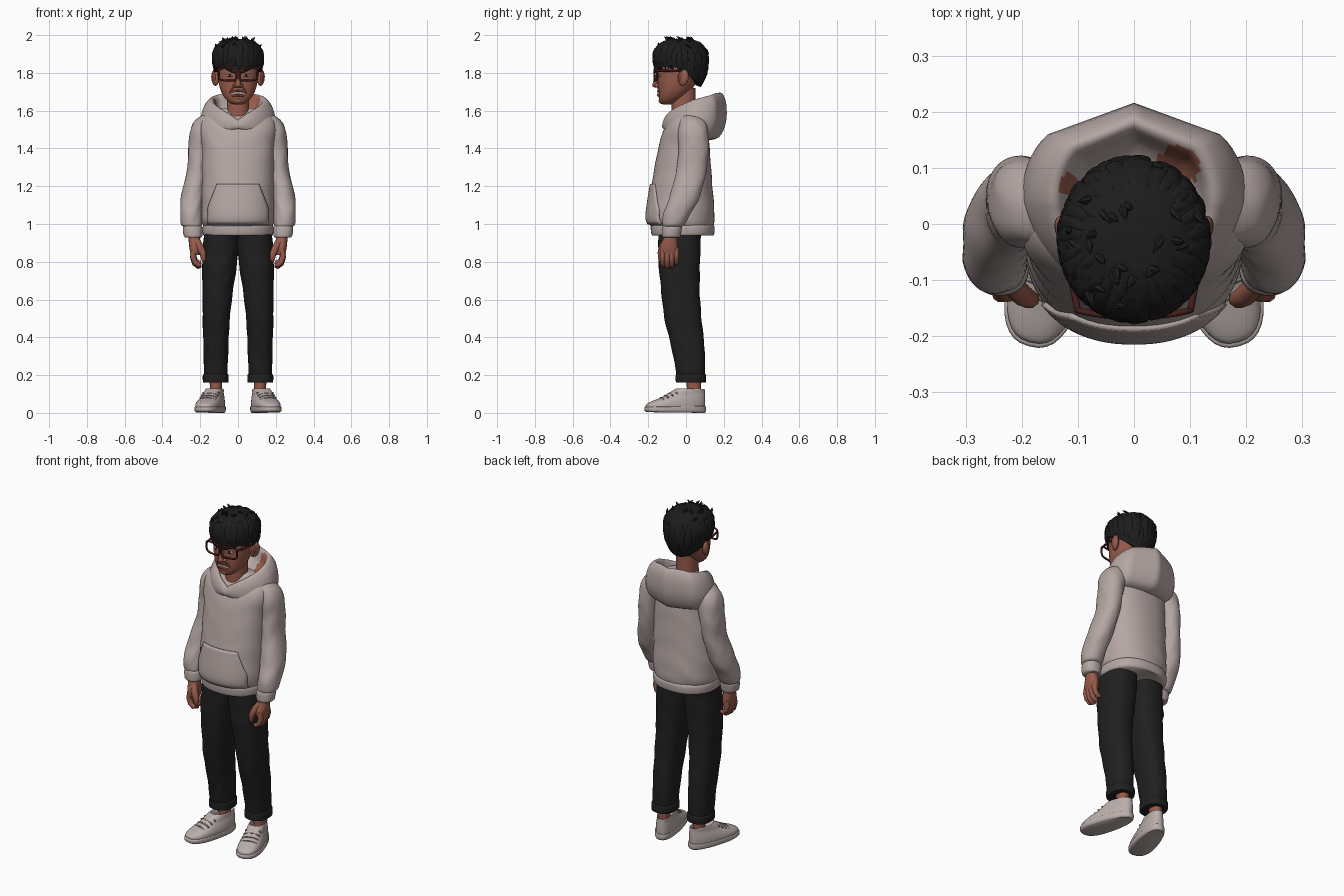
import bpy, bmesh, math, random
from math import sin, cos, pi
from mathutils import Vector

if "Cube" in bpy.data.objects:
    bpy.data.objects.remove(bpy.data.objects["Cube"])
random.seed(4)

def material(name, *c):
    m = bpy.data.materials.new(name)
    m.diffuse_color = (*c, 1)
    m.use_nodes = True
    m.node_tree.nodes["Principled BSDF"].inputs["Base Color"].default_value = m.diffuse_color
    return m
CLOTH = material("warm grey fleece", .46, .385, .37)
SHOE = material("off white", .49, .425, .405)
SKIN = material("brown skin", .31, .105, .07)
LIP = material("dark skin", .2, .06, .042)
HAIR = material("black hair", .012, .012, .013)
DENIM = material("black denim", .014, .014, .014)
FRAME = material("dark red frame", .06, .014, .011)
LACE = material("grey lace", .24, .2, .19)
TOOTH = material("tooth white", .46, .36, .31)

def finish(name, bm, *mats):
    bmesh.ops.recalc_face_normals(bm, faces=bm.faces)
    me = bpy.data.meshes.new(name)
    bm.to_mesh(me)
    bm.free()
    for m in mats:
        me.materials.append(m)
    me.shade_smooth()
    me.set_sharp_from_angle(angle=math.radians(50))
    ob = bpy.data.objects.new(name, me)
    bpy.context.collection.objects.link(ob)
    return ob

def bridge(bm, rings, closed=False):
    """Skin a list of equal point rings, capping both ends."""
    vs = [[bm.verts.new(p) for p in r] for r in rings]
    n = len(vs[0])
    pairs = list(zip(vs, vs[1:])) + ([(vs[-1], vs[0])] if closed else [])
    for a, b in pairs:
        for i in range(n):
            bm.faces.new((a[i], a[(i + 1) % n], b[(i + 1) % n], b[i]))
    if not closed:
        bm.faces.new(vs[0])
        bm.faces.new(vs[-1])

def stack(name, rings, *mats):
    bm = bmesh.new()
    bridge(bm, rings)
    return finish(name, bm, *mats)

def smooth_rows(rows, sub):
    """Catmull-Rom interpolation of profile rows."""
    out, R = [], [rows[0]] + list(rows) + [rows[-1]]
    for k in range(1, len(R) - 2):
        for j in range(sub):
            t = j / sub
            out.append([.5 * (2 * b + (c - a) * t + (2 * a - 5 * b + 4 * c - d) * t * t + (3 * b - a - 3 * c + d) * t ** 3)
                        for a, b, c, d in zip(*R[k - 1:k + 3])])
    return out + [list(rows[-1])]

def spow(v, e):
    return math.copysign(abs(v) ** e, v)

def loft(name, rows, mat, s=1, n=2.2, seg=40, sub=5, fold=0):
    """Horizontal superellipse rings from rows of (z, cx, cy, rx, ry)."""
    rings = []
    for z, cx, cy, rx, ry in smooth_rows(rows, sub):
        ring = []
        for i in range(seg):
            a = 2 * pi * i / seg
            k = 1 + fold * sin(2 * a + z * 45 + 2 * sin(3 * a))
            ring.append((s * (cx + rx * k * spow(cos(a), 2 / n)), cy + ry * k * spow(sin(a), 2 / n), z))
        rings.append(ring)
    return stack(name, rings, mat)

def tubes(name, paths, mat, closed=False, seg=8, flat=1, centre=None):
    """Sweep round sections along paths of (x, y, z, radius); flat thins them away from centre."""
    bm = bmesh.new()
    for p in paths:
        P = [Vector(q[:3]) for q in p]
        rings, N = [], len(P)
        for i in range(N):
            t = (P[(i + 1) % N] - P[i - 1]) if closed else (P[min(i + 1, N - 1)] - P[max(i - 1, 0)])
            t.normalize()
            ref = Vector((0, 1, 0)) if abs(t.y) < .8 else Vector((0, 0, 1))
            if centre:
                ref = P[i] - Vector(centre)
            u = t.cross(ref).normalized()
            v = t.cross(u)
            rings.append([P[i] + p[i][3] * (u * cos(2 * pi * j / seg) + flat * v * sin(2 * pi * j / seg)) for j in range(seg)])
        bridge(bm, rings, closed)
    return finish(name, bm, mat)

def ball(name, loc, rad, mat, rot=(0, 0, 0)):
    bm = bmesh.new()
    bmesh.ops.create_uvsphere(bm, u_segments=24, v_segments=14, radius=1)
    ob = finish(name, bm, mat)
    ob.location, ob.scale, ob.rotation_euler = loc, rad, rot

# Hoodie body, hem and front pocket
torso = [(.985, 0, -.02, .178, .162), (1.01, 0, -.026, .19, .175), (1.06, 0, -.027, .194, .178), (1.2, 0, -.022, .192, .162), (1.4, 0, -.011, .192, .136),
         (1.5, 0, -.002, .204, .116), (1.55, 0, .005, .195, .098), (1.585, 0, .012, .16, .075), (1.615, 0, .01, .09, .045)]
loft("hoodie_body", torso, CLOTH, n=2.25, seg=64, fold=.008)
loft("hoodie_hem", [(.938, 0, -.017, .18, .16), (.95, 0, -.017, .187, .167), (.985, 0, -.018, .187, .169), (1.0, 0, -.02, .176, .16)], CLOTH, n=2.3, seg=64)

def chest_y(x, z):
    R = smooth_rows(torso, 8)
    a, b = next((p, q) for p, q in zip(R, R[1:]) if p[0] <= z <= q[0])
    t = (z - a[0]) / (b[0] - a[0])
    _, _, cy, rx, ry = [p + (q - p) * t for p, q in zip(a, b)]
    return cy - ry * (1 - min(1, abs(x / rx)) ** 2.25) ** (1 / 2.25)
bm = bmesh.new()
grid = []
for j in range(13):
    z = 1.0 + .212 * j / 12
    w = .16 if z < 1.08 else .16 - .05 * (z - 1.08) / .132
    grid.append([bm.verts.new((w * i / 10, chest_y(w * i / 10, z) - .003, z)) for i in range(-10, 11)])
for a, b in zip(grid, grid[1:]):
    for i in range(20):
        bm.faces.new((a[i], a[i + 1], b[i + 1], b[i]))
mod = finish("front_pocket", bm, CLOTH).modifiers.new("thick", 'SOLIDIFY')
mod.thickness, mod.offset = .012, 0

# Hood lying behind the neck: rows of (rx, y front, y back, z front, z back)
rings = []
for rx, yf, yb, zf, zb in smooth_rows([(.15, -.09, .1, 1.49, 1.44), (.185, -.118, .175, 1.505, 1.46), (.2, -.126, .212, 1.515, 1.54), (.186, -.124, .213, 1.53, 1.635),
                                       (.155, -.112, .193, 1.548, 1.69), (.13, -.095, .168, 1.548, 1.685), (.112, -.08, .145, 1.525, 1.62), (.07, -.055, .07, 1.5, 1.57)], 4):
    ring = []
    for i in range(64):
        a = 2 * pi * i / 64
        s = sin(a)
        roof = min(abs(s) ** .85, 1 - .42 * abs(cos(a))) if s > 0 else -abs(s) ** 1.2
        ring.append((rx * cos(a), (yf + yb) / 2 + (yb - yf) / 2 * roof, zf + (zb - zf) * max(0, (1 + s) / 2) ** .42))
    rings.append(ring)
hood = stack("hood", rings, CLOTH, SKIN)
for f in hood.data.polygons:          # brown patches on the lining
    c = f.center
    if f.index > 64 * 19 and (math.hypot(c.x - .08, c.y - .105) < .038 or math.hypot(c.x + .115, c.y - .07) < .02):
        f.material_index = 1

for s, side in ((1, "left"), (-1, "right")):
    # Sleeve and cuff
    loft(side + "_sleeve", [(.985, .24, -.072, .04, .045), (.998, .246, -.066, .055, .058), (1.06, .247, -.045, .058, .073), (1.15, .239, -.005, .062, .08),
         (1.29, .213, .03, .056, .08), (1.4, .203, .04, .06, .08), (1.49, .188, .038, .066, .08), (1.545, .17, .033, .06, .066), (1.578, .15, .027, .035, .04)],
         CLOTH, s, fold=.02)
    loft(side + "_cuff", [(.928, .237, -.078, .042, .045), (.94, .238, -.078, .05, .05), (.98, .24, -.074, .052, .052), (.995, .24, -.072, .042, .045)], CLOTH, s)
    # Hand with curled fingers
    loft(side + "_palm", [(.835, .225, -.088, .024, .044), (.87, .226, -.09, .031, .049), (.91, .23, -.085, .031, .04), (.95, .233, -.08, .028, .034)], SKIN, s, seg=20)
    fingers = []
    for k in range(4):
        y, d = -.124 + .024 * k, (.0, .008, .004, -.012)[k]
        fingers.append([(s * x, y, z, r) for x, z, r in ((.232, .87, .015), (.238, .83 - d, .0155), (.229, .798 - d, .0145), (.209, .782 - d, .013), (.195, .786 - d, .009))])
    fingers.append([(s * x, y, z, r) for x, y, z, r in ((.22, -.105, .91, .02), (.2, -.126, .875, .02), (.186, -.134, .845, .017), (.182, -.134, .815, .014), (.183, -.132, .8, .007))])
    tubes(side + "_fingers", fingers, SKIN, seg=10)
    # Trouser leg and turn-up
    loft(side + "_trouser_leg", [(.19, .118, .024, .06, .073), (.22, .118, .024, .063, .077), (.35, .117, .01, .066, .088), (.5, .115, -.016, .072, .098),
         (.65, .107, -.03, .081, .102), (.78, .098, -.035, .092, .109), (.88, .092, -.035, .094, .111), (.98, .088, -.03, .088, .115)], DENIM, s, n=2.4, fold=.015)
    loft(side + "_turn_up", [(.16, .118, .026, .062, .073), (.165, .118, .026, .068, .08), (.2, .118, .026, .068, .08), (.207, .118, .026, .06, .073)], DENIM, s, n=2.4)
    loft(side + "_ankle", [(.09, .116, .042, .03, .036), (.19, .118, .042, .034, .04)], SKIN, s, seg=20)

    # Shoe: rows of (half width, y front, y back, z front, z back), turned outward
    def place(x, y, z):
        c, q = cos(.27), sin(.27)
        return (s * (.116 + x * c - (y - .04) * q), .04 + x * q + (y - .04) * c, z)
    def shoe(name, rows, sub):
        rr = []
        for w, yf, yb, zf, zb in smooth_rows(rows, sub):
            ring = []
            for i in range(40):
                a = 2 * pi * i / 40
                t = spow(sin(a), .85)
                u = (1 + t) / 2
                ring.append(place(w * (1 - .25 * u) * spow(cos(a), .8), yf + (yb - yf) * u, zf + (zb - zf) * u))
            rr.append(ring)
        stack(name, rr, SHOE)
    shoe(side + "_sole", [(.068, -.215, .1, .004, 0), (.076, -.226, .106, .012, .01), (.077, -.227, .106, .028, .032), (.073, -.22, .103, .032, .036)], 3)
    shoe(side + "_shoe_upper", [(.072, -.22, .1, .03, .03), (.071, -.217, .102, .045, .06), (.064, -.19, .102, .06, .09), (.055, -.13, .101, .084, .108),
         (.049, -.06, .1, .125, .122), (.043, -.045, .096, .127, .124), (.036, -.02, .08, .1, .1)], 4)
    laces = []
    for k in range(4):
        y, z = -.14 + .024 * k, .08 + .012 * k
        laces.append([place(x, y + .1 * abs(x), z - 6 * x * x) + (.0045,) for x in (-.046, -.025, 0, .025, .046)])
    tubes(side + "_laces", laces, LACE)

    # Ear, eye, brow
    ball(side + "_ear", (s * .121, -.014, 1.775), (.018, .03, .044), SKIN, (-.15, 0, s * -.45))
    ball(side + "_ear_hollow", (s * .127, -.027, 1.78), (.009, .016, .026), LIP, (-.15, 0, s * -.45))
    ball(side + "_eye", (s * .046, -.139, 1.785), (.019, .008, .007), TOOTH, (0, s * -.2, s * .25))
    ball(side + "_iris", (s * .043, -.144, 1.785), (.009, .005, .008), HAIR)
    tubes(side + "_brow", [[(s * .012, -.156, 1.8, .005), (s * .04, -.154, 1.812, .007), (s * .065, -.143, 1.826, .006), (s * .088, -.125, 1.825, .003)]], HAIR)
    tubes(side + "_cheek_fold", [[(s * .02, -.153, 1.728, .003), (s * .036, -.144, 1.71, .005), (s * .045, -.134, 1.688, .003)]], SKIN)
    ball(side + "_nostril", (s * .016, -.151, 1.733), (.012, .014, .011), SKIN)
    # Spectacle rim and temple arm
    rim = []
    for i in range(32):
        a = 2 * pi * i / 32
        x = .054 + .047 * spow(cos(a), .45)
        rim.append((s * x, -.166 + .012 * (x / .1) ** 2, 1.79 + .033 * spow(sin(a), .45) + .004 * x / .1, .0055))
    tubes(side + "_spectacle_rim", [rim], FRAME, closed=True)
    tubes(side + "_temple_arm", [[(s * .1, -.156, 1.812, .006), (s * .111, -.1, 1.811, .006), (s * .119, -.02, 1.808, .005), (s * .118, .01, 1.785, .004)]], FRAME)
tubes("spectacle_bridge", [[(-.012, -.166, 1.8, .005), (0, -.169, 1.804, .005), (.012, -.166, 1.8, .005)]], FRAME)

# Head, neck, nose and scowling mouth
loft("head", [(1.632, 0, -.1, .022, .022), (1.645, 0, -.092, .048, .045), (1.675, 0, -.075, .076, .07), (1.72, 0, -.055, .096, .092),
     (1.78, 0, -.042, .107, .106), (1.84, 0, -.035, .112, .112), (1.9, 0, -.03, .105, .108), (1.95, 0, -.03, .06, .07)], SKIN, n=2.25, seg=48)
loft("neck", [(1.48, 0, -.005, .066, .07), (1.56, 0, -.012, .06, .065), (1.72, 0, -.012, .058, .062)], SKIN)
tubes("nose_bridge", [[(0, -.142, 1.81, .009), (0, -.152, 1.78, .011), (0, -.162, 1.75, .014), (0, -.165, 1.735, .012)]], SKIN, seg=14)
ball("nose_tip", (0, -.162, 1.736), (.016, .017, .014), SKIN)
ball("chin", (0, -.125, 1.653), (.026, .02, .018), SKIN)

def lip(z, r):
    return [(x, -.148 + 9 * x * x, z - 5 * x * x, r) for x in [.032 * i / 6 for i in range(-6, 7)]]
tubes("lips", [lip(1.704, .005), lip(1.682, .006)], LIP)
tubes("teeth", [lip(1.693, .007)], TOOTH, flat=.6)

# Hair: bowl cap with a rim that drops at the back, plus flat overlapping locks
def hair(a, v, k=1):
    u = (1 - sin(a)) / 2
    zb = 1.725 + .105 * min(1, u * 1.7)
    z = zb + (1.98 - zb) * sin(v * pi / 2)
    t = (z - 1.88) / .105 if z > 1.88 else (1.88 - z) / .21
    r = max(0, 1 - min(1, t) ** 2.3) ** .45 * k
    return (.132 * r * cos(a), -.028 + .144 * r * sin(a), z + (k - 1) * .12 * v)
rings = [[(p[0] * .75, (p[1] + .028) * .75 - .028, p[2] + .01) for p in (hair(2 * pi * i / 120, 0) for i in range(120))]]
for j in range(24):
    v = j / 24
    rings.append([hair(2 * pi * i / 120, v, 1 + .008 * sin(40 * pi * i / 120 + 4 * v) * (1 - v)) for i in range(120)])
stack("hair_cap", rings, HAIR)
locks = []
for i in range(90):
    a, top, twist = 2 * pi * i / 90 + random.uniform(-.04, .04), random.uniform(.6, .93), random.uniform(-.25, .25)
    low = random.uniform(-.08, .03) if sin(a) < 0 else random.uniform(0, .12)
    locks.append([hair(a + twist * t, top + (low - top) * t, .98 + .03 * sin(pi * t)) + (r,)
                  for t, r in ((0, .002), (.2, .01), (.45, .016), (.75, .014), (.92, .007), (1, .001))])
tubes("hair_locks", locks, HAIR, flat=.4, centre=(0, -.028, 1.87))
tufts = []
for i in range(26):                   # short tufts on the crown
    a, v = random.uniform(0, 2 * pi), random.uniform(.5, .95)
    x, y, z = hair(a, v)
    dx, dy = random.uniform(-.025, .025), random.uniform(-.035, 0)
    tufts.append([(x, y, z - .01, .009), (x + dx * .5, y + dy * .5, z + .005, .007), (x + dx, y + dy, z + .015, .001)])
tubes("hair_tufts", tufts, HAIR, seg=6)
